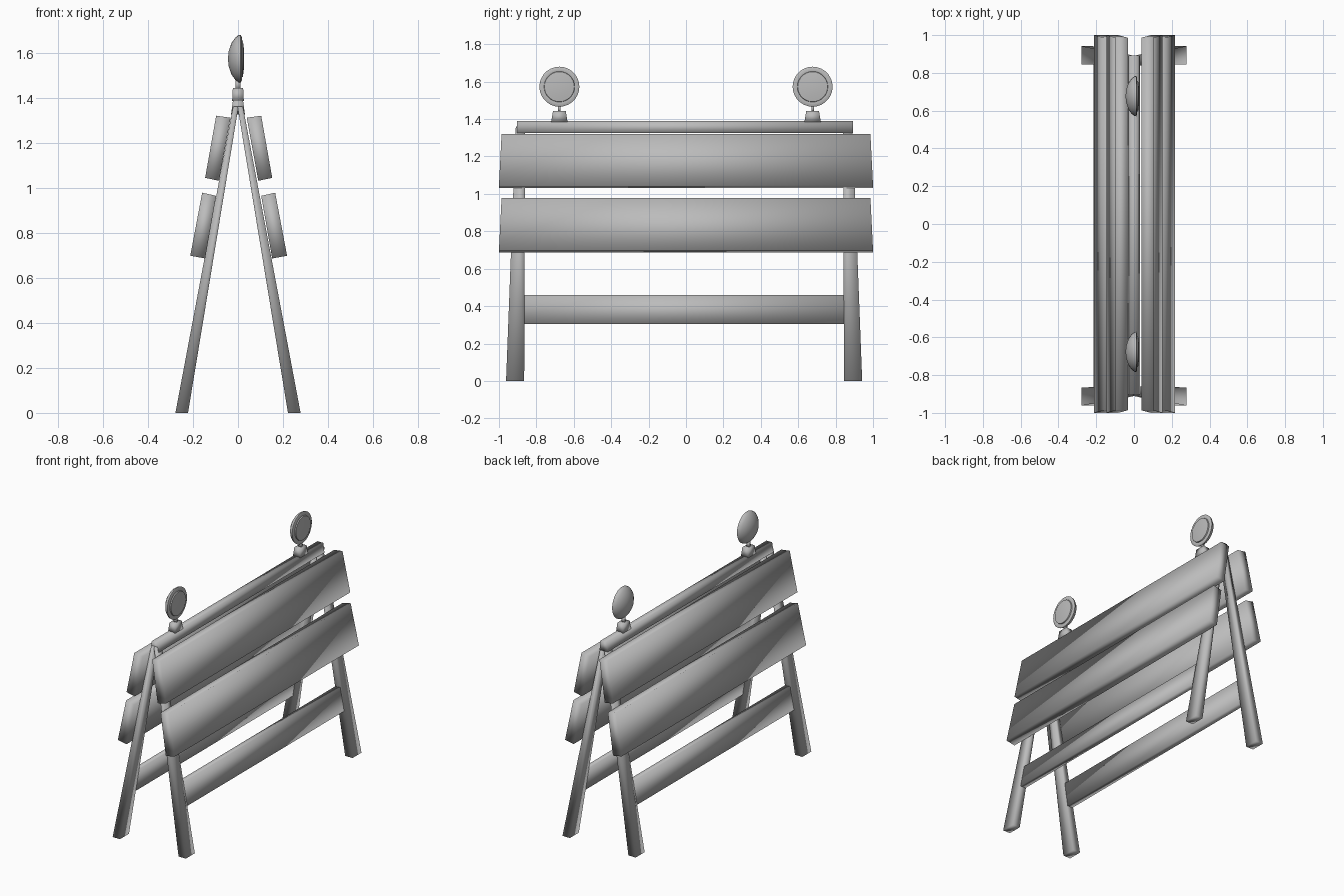
import bpy, bmesh, math
from mathutils import Vector, Matrix

cube = bpy.data.objects.get("Cube")
if cube:
    bpy.data.objects.remove(cube, do_unlink=True)

grey = bpy.data.materials.new("plain_grey")
grey.use_nodes = True
colour = (0.5, 0.5, 0.5, 1)
grey.diffuse_color = colour
grey.node_tree.nodes["Principled BSDF"].inputs["Base Color"].default_value = colour


def finish(name, bm):
    """Turn a bmesh into a smooth shaded object."""
    bmesh.ops.recalc_face_normals(bm, faces=bm.faces)
    for face in bm.faces:
        face.smooth = True
    mesh = bpy.data.meshes.new(name)
    bm.to_mesh(mesh)
    bm.free()
    mesh.materials.append(grey)
    obj = bpy.data.objects.new(name, mesh)
    bpy.context.collection.objects.link(obj)
    return obj


def block(name, section, low_y, high_y, mirror_x=1, mirror_y=1, shift=(0, 0, 0)):
    """Six sided block from an x-z section: bottom inner, bottom outer, top outer, top inner.
    low_y and high_y give the y span at the bottom and at the top."""
    bm = bmesh.new()
    spans = (low_y, low_y, high_y, high_y)
    rings = []
    for end in (0, 1):
        rings.append([bm.verts.new(Vector((x * mirror_x, span[end] * mirror_y, z)) + Vector(shift))
                      for (x, z), span in zip(section, spans)])
    near, far = rings
    bm.faces.new(near)
    bm.faces.new(far)
    for i in range(4):
        j = (i + 1) % 4
        bm.faces.new((near[i], near[j], far[j], far[i]))
    return finish(name, bm)


def centred(half):
    return (-half, half)


# Splayed, tapering legs
leg = [(0.222, 0), (0.278, 0), (0.022, 1.36), (-0.002, 1.36)]
for sx, side in ((1, "left"), (-1, "right")):
    for sy, end in ((1, "back"), (-1, "front")):
        block(f"{end}_{side}_leg", leg, (0.855, 0.952), (0.85, 0.9), sx, sy, (0, -0.01, 0))

# Wide boards and low braces on both sloping sides
upper = [(0.087, 1.031), (0.149, 1.044), (0.1, 1.32), (0.036, 1.311)]
lower = [(0.149, 0.686), (0.215, 0.698), (0.162, 0.978), (0.1, 0.964)]
brace = [(0.175, 0.305), (0.215, 0.305), (0.186, 0.46), (0.15, 0.46)]
for sx, side in ((1, "left"), (-1, "right")):
    for label, section in (("upper", upper), ("lower", lower)):
        block(f"{label}_{side}_board", section, centred(1), centred(0.986), sx, shift=(0.003, 0, 0))
    block(f"{side}_brace", brace, centred(0.87), centred(0.87), sx, shift=(0, -0.01, 0))

# Ridge beam joining the leg tops
block("ridge_beam", [(-0.031, 1.325), (0.031, 1.325), (0.022, 1.39), (-0.022, 1.39)],
      centred(0.898), centred(0.898), shift=(0, -0.005, 0))

# Warning lamps: base, neck and a domed disc with a raised lens
lamp = [(-0.045, 0), (-0.041, 0.035), (-0.03, 0.068), (-0.013, 0.093), (0.002, 0.105),
        (0.012, 0.107), (0.017, 0.095), (0.015, 0.082), (0.022, 0.08), (0.026, 0.045), (0.027, 0)]
for y, end in ((0.677, "back"), (-0.677, "front")):
    block(f"{end}_lamp_base", [(-0.026, 1.385), (0.026, 1.385), (0.023, 1.443), (-0.023, 1.443)],
          centred(0.044), centred(0.034), shift=(0, y, 0))
    block(f"{end}_lamp_neck", [(-0.011, 1.435), (0.011, 1.435), (0.011, 1.48), (-0.011, 1.48)],
          centred(0.006), centred(0.008), shift=(0, y, 0))
    bm = bmesh.new()
    points = [bm.verts.new((x, 0, r)) for x, r in lamp]
    edges = [bm.edges.new(pair) for pair in zip(points, points[1:])]
    bmesh.ops.spin(bm, geom=points + edges, cent=(0, 0, 0), axis=(1, 0, 0),
                   angle=math.tau, steps=28, use_merge=True)
    bmesh.ops.remove_doubles(bm, verts=bm.verts, dist=0.0005)
    bmesh.ops.transform(bm, matrix=Matrix.Translation((0, y, 1.573)), verts=bm.verts)
    disc = finish(f"{end}_lamp", bm)
    bpy.ops.object.select_all(action="DESELECT")
    disc.select_set(True)
    bpy.context.view_layer.objects.active = disc
    bpy.ops.object.shade_smooth_by_angle(angle=math.radians(45))
